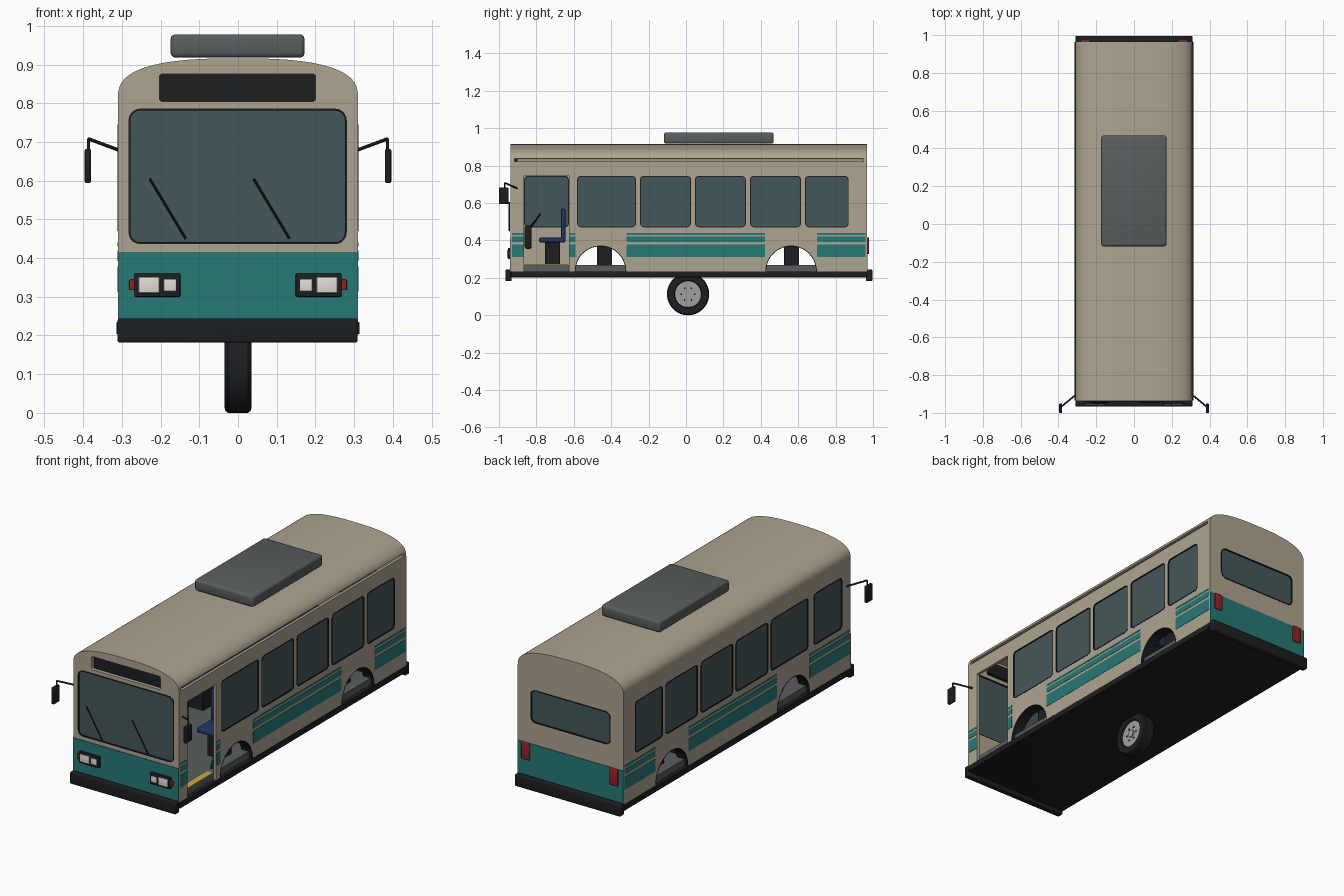
import bpy, bmesh
from math import sin, cos, pi
from mathutils import Matrix, Vector

if "Cube" in bpy.data.objects:
    bpy.data.objects.remove(bpy.data.objects["Cube"])


def material(name, r, g, b):
    m = bpy.data.materials.new(name)
    m.diffuse_color = (r, g, b, 1)
    m.use_nodes = True
    m.node_tree.nodes["Principled BSDF"].inputs["Base Color"].default_value = m.diffuse_color
    return m


BEIGE = material("beige", .42, .37, .28)
TEAL = material("teal", .02, .19, .18)
GLASS = material("glass", .06, .095, .1)
BLACK = material("black", .012, .013, .015)
GREY = material("grey", .1, .11, .11)
NAVY = material("navy", .02, .035, .13)
RED = material("red", .3, .015, .015)
LAMP = material("lamp", .75, .73, .66)
RIM = material("rim", .35, .35, .35)
YELLOW = material("yellow", .6, .42, .05)


def finish(name, bm, mat, smooth=True):
    me = bpy.data.meshes.new(name)
    bmesh.ops.recalc_face_normals(bm, faces=bm.faces)
    bm.to_mesh(me)
    bm.free()
    ob = bpy.data.objects.new(name, me)
    bpy.context.collection.objects.link(ob)
    me.materials.append(mat)
    if smooth:
        smooth_obj(ob)
    return ob


def smooth_obj(ob):
    bpy.ops.object.select_all(action='DESELECT')
    ob.select_set(True)
    bpy.context.view_layer.objects.active = ob
    bpy.ops.object.shade_smooth_by_angle(angle=.6)


def box(name, x, y, z, mat, bevel=0):
    bm = bmesh.new()
    size = (x[1] - x[0], y[1] - y[0], z[1] - z[0])
    mid = ((x[0] + x[1]) / 2, (y[0] + y[1]) / 2, (z[0] + z[1]) / 2)
    bmesh.ops.create_cube(bm, size=1, matrix=Matrix.Translation(mid) @ Matrix.Diagonal((*size, 1)))
    if bevel:
        bmesh.ops.bevel(bm, geom=bm.edges[:], offset=bevel, segments=3, profile=.5, affect='EDGES')
    return finish(name, bm, mat, bevel > 0)


def rod(name, a, b, r, mat, n=12):
    a, b = Vector(a), Vector(b)
    d = b - a
    bm = bmesh.new()
    m = Matrix.Translation((a + b) / 2) @ d.to_track_quat('Z', 'Y').to_matrix().to_4x4()
    bmesh.ops.create_cone(bm, cap_ends=True, segments=n, radius1=r, radius2=r, depth=d.length, matrix=m)
    return finish(name, bm, mat)


def plate(name, loops, axis, a, b, mat):
    """Flat outline with holes, thick from a to b along x (axis 'x': y,z plane) or y (x,z plane)."""
    cu = bpy.data.curves.new(name, 'CURVE')
    cu.dimensions, cu.fill_mode, cu.extrude = '2D', 'BOTH', abs(b - a) / 2
    for pts in loops:
        sp = cu.splines.new('POLY')
        sp.points.add(len(pts) - 1)
        for p, (u, v) in zip(sp.points, pts):
            p.co = (u, v, 0, 1)
        sp.use_cyclic_u = True
    ob = bpy.data.objects.new(name, cu)
    bpy.context.collection.objects.link(ob)
    m = (a + b) / 2
    if axis == 'x':
        ob.matrix_world = Matrix(((0, 0, 1, m), (1, 0, 0, 0), (0, 1, 0, 0), (0, 0, 0, 1)))
    else:
        ob.matrix_world = Matrix(((1, 0, 0, 0), (0, 0, -1, m), (0, 1, 0, 0), (0, 0, 0, 1)))
    cu.materials.append(mat)
    bpy.ops.object.select_all(action='DESELECT')
    ob.select_set(True)
    bpy.context.view_layer.objects.active = ob
    bpy.ops.object.convert(target='MESH')
    smooth_obj(bpy.context.view_layer.objects.active)


def rrect(u, v, r=.022, inset=0, n=5):
    u0, u1, v0, v1 = u[0] + inset, u[1] - inset, v[0] + inset, v[1] - inset
    r -= inset
    pts = []
    for k, (cx, cy) in enumerate([(u1 - r, v1 - r), (u0 + r, v1 - r), (u0 + r, v0 + r), (u1 - r, v0 + r)]):
        pts += [(cx + r * cos((k + i / n) * pi / 2), cy + r * sin((k + i / n) * pi / 2)) for i in range(n + 1)]
    return pts


def arc(cy, r, n=20):
    return [(cy - r * cos(pi * i / n), .235 + r * sin(pi * i / n)) for i in range(n + 1)]


def roof(t0, inset=0, n=40):
    pts = []
    for i in range(n + 1):
        t = t0 + (pi - t0) * i / n
        c, s = cos(t), max(sin(t), 0)
        pts.append(((1 if c > 0 else -1) * (.31 - inset) * abs(c) ** .75, .815 + (.101 - inset) * s ** .75))
    return pts


def window(name, u, v, axis, a, b, r=.022):
    plate(name + "_glass", [rrect(u, v, r, .004)], axis, a * .7 + b * .3, a * .3 + b * .7, GLASS)
    plate(name + "_gasket", [rrect(u, v, r), rrect(u, v, r, .005)], axis, a, b, BLACK)


# side walls with windows, wheel arches and the open front doorway
WINS = [(-.583, -.267), (-.246, .027), (.048, .32), (.342, .615), (.636, .87)]
DOOR, WZ, ARCHES = (-.866, -.626), (.47, .745), (-.457, .562)
for s, side in ((1, "right"), (-1, "left")):
    low = [(-.93, .235)]
    wins = list(WINS)
    if s == 1:
        low += [(DOOR[0], .235), (DOOR[0], .745), (DOOR[1], .745), (DOOR[1], .235)]
    else:
        wins.append(DOOR)
    for c in ARCHES:
        low += arc(c, .137)
    top = .822 if s == 1 else .818
    outline = low + [(.96, .235), (.96, top), (-.93, top)]
    plate(side + "_wall", [outline] + [rrect(w, WZ) for w in wins], 'x', s * .295, s * .31, BEIGE)
    for w in wins:
        window(side + "_window", w, WZ, 'x', s * .294, s * .311)
    for c in ARCHES:
        plate(side + "_arch_liner", [arc(c, .138) + arc(c, .134)[::-1]], 'x', s * .25, s * .3105, BLACK)
    # teal stripes, broken by the doorway and arches
    spans = [(-.93, -.87), (-.622, -.592), (-.317, .422), (.7, .96)]
    if s == -1:
        spans[:2] = [(-.93, -.592)]
    for y in spans:
        for z in ((.43, .44), (.392, .42), (.312, .378)):
            box(side + "_stripe", sorted((s * .305, s * .3115)), y, z, TEAL)

# roof shell
plate("roof", [roof(.14) + roof(.14, .014)[::-1]], 'y', -.935, .965, BEIGE)
box("roof_air_unit", (-.174, .172), (-.118, .468), (.918, .978), GREY, .012)

# front and rear end panels
SHIELD, SIGN, BACK = ((-.283, .281), (.436, .786)), ((-.203, .2), (.805, .875)), ((-.235, .235), (.53, .705))
face = [(-.31, .235), (.31, .235)] + roof(0)
plate("front_panel", [face, rrect(*SHIELD, .03), rrect(*SIGN, .006)], 'y', -.937, -.918, BEIGE)
window("windshield", *SHIELD, 'y', -.939, -.918, .03)
box("destination_sign", SIGN[0], (-.918, -.9), SIGN[1], BLACK)
plate("rear_panel", [face, rrect(*BACK, .03)], 'y', .948, .967, BEIGE)
window("rear_window", *BACK, 'y', .948, .969, .03)
box("front_teal_band", (-.309, .309), (-.94, -.93), (.24, .416), TEAL)
box("rear_teal_band", (-.309, .309), (.96, .97), (.24, .416), TEAL)
box("front_bumper", (-.311, .309), (-.966, -.932), (.182, .244), BLACK, .005)
box("rear_bumper", (-.311, .309), (.962, .996), (.182, .244), BLACK, .005)

# underbody with side skirts, cabin floor
box("underbody", (-.314, .314), (-.935, .965), (.203, .235), BLACK, .003)
box("cabin_floor", (-.294, .294), (-.92, .95), (.235, .27), GREY)
box("door_step_edge", (.262, .294), (-.86, -.63), (.268, .273), YELLOW)

# lamps, mirrors and wipers
for s in (-1, 1):
    def xs(a, b):
        return sorted((s * a, s * b))
    box("headlight_housing", xs(.149, .268), (-.953, -.93), (.3, .36), BLACK, .003)
    box("inner_headlight", xs(.16, .192), (-.957, -.94), (.314, .345), LAMP, .002)
    box("outer_headlight", xs(.203, .257), (-.957, -.94), (.31, .35), LAMP, .002)
    box("front_marker", xs(.267, .281), (-.951, -.93), (.317, .344), RED, .002)
    box("tail_light", xs(.235, .283), (.96, .979), (.328, .416), RED, .004)
    rod("mirror_arm", (s * .303, -.9, .677), (s * .386, -.968, .708), .0045, BLACK)
    box("mirror", xs(.38, .396), (-1, -.95), (.594, .682), BLACK, .004)
    rod("mirror_hanger", (s * .386, -.968, .708), (s * .386, -.968, .67), .004, BLACK)
for x in (-.135, .133):
    rod("wiper", (x, -.945, .45), (x - .093, -.945, .605), .003, BLACK, 8)


# seats: cushion, back and pedestal
def seat(name, x, y, z, w, h):
    box(name + "_cushion", (x - w, x + w), (y - .07, y + .065), (z, z + .025), NAVY, .006)
    box(name + "_back", (x - w, x + w), (y + .048, y + .07), (z, z + h), NAVY, .006)
    box(name + "_pedestal", (x - w * .5, x + w * .5), (y - .04, y + .04), (.27, z), BLACK)


for i in range(7):
    for x in (-.195, .195):
        seat("passenger_seat", x, -.435 + .2 * i, .39, .085, .18)
seat("driver_seat", -.17, -.715, .39, .06, .18)

# driver controls
box("dashboard", (-.29, .1), (-.863, -.825), (.355, .48), BLACK, .012)
rod("steering_column", (-.17, -.84, .46), (-.17, -.805, .505), .006, BLACK)
bpy.ops.mesh.primitive_torus_add(major_radius=.042, minor_radius=.005, major_segments=28, minor_segments=8,
                                 location=(-.17, -.805, .505), rotation=(.95, 0, 0))
wheel = bpy.context.object
wheel.name = "steering_wheel"
wheel.data.materials.append(BLACK)
smooth_obj(wheel)
rod("steering_spoke", (-.21, -.805, .505), (-.13, -.805, .505), .004, BLACK)

# single centre wheel: spun tyre, rim, hub and bolts
C = Vector((0, .011, .113))
half = [(.022, .068), (.033, .074), (.035, .098), (.033, .107), (.026, .113)]
prof = half + [(-x, r) for x, r in reversed(half)]
bm = bmesh.new()
vs = [bm.verts.new(C + Vector((x, 0, r))) for x, r in prof]
es = [bm.edges.new((vs[i], vs[(i + 1) % len(vs)])) for i in range(len(vs))]
bmesh.ops.spin(bm, geom=vs + es, cent=C, axis=(1, 0, 0), angle=2 * pi, steps=48)
bmesh.ops.remove_doubles(bm, verts=bm.verts, dist=1e-5)
finish("tyre", bm, BLACK)
rod("wheel_rim", C - Vector((.026, 0, 0)), C + Vector((.026, 0, 0)), .071, RIM, 40)
rod("wheel_hub", C - Vector((.032, 0, 0)), C + Vector((.032, 0, 0)), .02, RIM, 24)
for i in range(6):
    o = C + Vector((0, .036 * cos(i * pi / 3), .036 * sin(i * pi / 3)))
    rod("wheel_bolt", o - Vector((.029, 0, 0)), o + Vector((.029, 0, 0)), .005, BLACK, 8)
